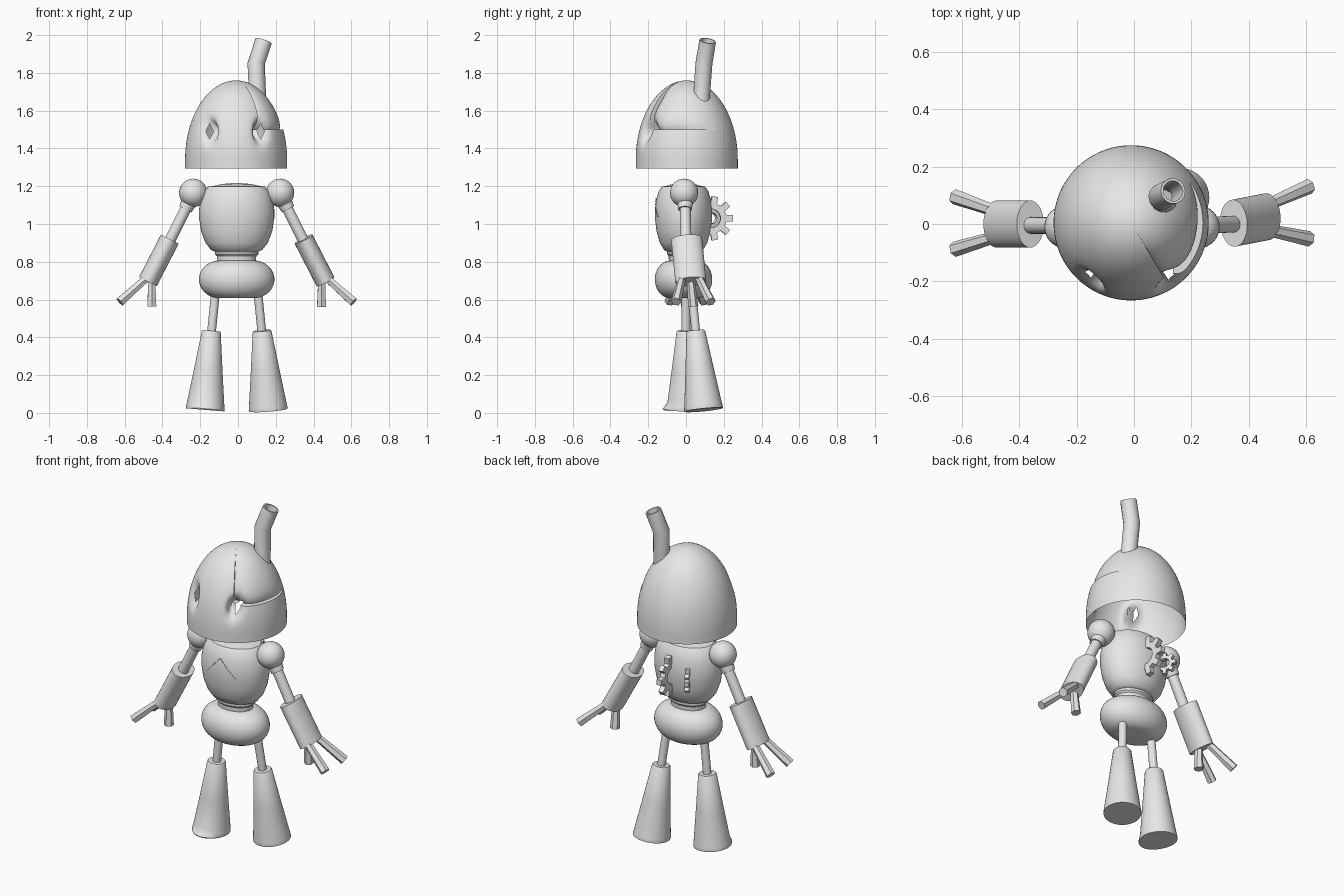
import bpy, bmesh
from math import sin, cos, pi, radians, sqrt, exp, degrees
from mathutils import Vector, Matrix

cube = bpy.data.objects.get("Cube")
if cube:
    bpy.data.objects.remove(cube)

METAL = bpy.data.materials.new("grey_metal")
METAL.use_nodes = True
METAL.diffuse_color = (0.8, 0.8, 0.8, 1)
METAL.node_tree.nodes["Principled BSDF"].inputs["Base Color"].default_value = (0.8, 0.8, 0.8, 1)
CX = -0.007  # middle of the body


def finish(bm, name, angle=35):
    bmesh.ops.recalc_face_normals(bm, faces=bm.faces)
    mesh = bpy.data.meshes.new(name)
    bm.to_mesh(mesh)
    bm.free()
    mesh.materials.append(METAL)
    mesh.shade_smooth()
    mesh.set_sharp_from_angle(angle=radians(angle))
    obj = bpy.data.objects.new(name, mesh)
    bpy.context.collection.objects.link(obj)
    return obj


def skin(bm, rings, cap_start=True, cap_end=True):
    """Bridge closed rings of points with quads."""
    loops = [[bm.verts.new(p) for p in ring] for ring in rings]
    n = len(loops[0])
    for a, b in zip(loops, loops[1:]):
        for i in range(n):
            bm.faces.new((a[i], a[(i + 1) % n], b[(i + 1) % n], b[i]))
    if cap_start:
        bm.faces.new(loops[0])
    if cap_end:
        bm.faces.new(loops[-1])


def circle(center, axis, r, sides, wide=1.0, turn=0.0):
    """Ring round an axis; wide stretches it along y."""
    axis = Vector(axis).normalized()
    u = Vector((0, 1, 0)).cross(axis).normalized()
    v = axis.cross(u)
    return [Vector(center) + r * (u * cos(t) + v * wide * sin(t))
            for t in (2 * pi * i / sides + turn for i in range(sides))]


def rod(name, p0, p1, r0, r1=None, sides=24, wide=1.0, turn=0.0):
    bm = bmesh.new()
    axis = Vector(p1) - Vector(p0)
    skin(bm, [circle(p0, axis, r0, sides, wide, turn),
              circle(p1, axis, r1 or r0, sides, wide, turn)])
    return finish(bm, name)


def lathe(name, profile, depth=1.0, cy=0.0, sides=48):
    bm = bmesh.new()
    skin(bm, [circle((CX, cy, z), (0, 0, 1), r, sides, depth) for r, z in profile])
    return finish(bm, name)


# Head: open dome with a cracked, sunken panel and two pinched eyes
HEAD, SEAM, CRACK = Vector((-0.01, 0.004, 1.34)), 1.5, 31
EYES = (-0.15, 0.12)


def head_point(deg, z):
    up = max(0, z - HEAD.z) / 0.42
    r = 0.27 * sqrt(max(0.0, 1 - up * up))
    if z > SEAM and CRACK < deg < 128:
        fade = min(1, (128 - deg) / 45) * min(1, (1.76 - z) / 0.1)
        gap = min(z - SEAM, r * radians(deg - CRACK))
        r -= fade * (0.004 + 0.022 * exp(-gap / 0.03))
    t = radians(deg)
    p = Vector((HEAD.x + r * sin(t), HEAD.y - r * cos(t), z))
    if p.y < 0:
        for ex in EYES:
            d = ((p.x - ex) / 0.028) ** 2 + ((z - 1.49) / 0.05) ** 2
            p += Vector((-p.x * 0.4, 0.05, 0)) * exp(-d)
    return p


columns = sorted([i * 2.5 - 180 for i in range(144)] + [CRACK - 0.1, CRACK + 0.1])
heights = [1.295, 1.3] + [1.3 + 0.0133 * i for i in range(1, 16)] + [SEAM - 0.0005, SEAM + 0.0005]
heights += [HEAD.z + 0.42 * sin(radians(24 + 65.9 * i / 28)) for i in range(29)]
bm = bmesh.new()
skin(bm, [[head_point(c, z) for c in columns] for z in heights], cap_start=False)
for ex in EYES:
    near = lambda c: c.y < 0 and abs(c.x - ex) < 0.06 and abs(c.z - 1.49) < 0.09
    for sx in (-1, 1):
        for sz in (-1, 1):
            faces = [f for f in bm.faces if near(f.calc_center_median())]
            geom = faces + list({e for f in faces for e in f.edges}) + list({v for f in faces for v in f.verts})
            bmesh.ops.bisect_plane(bm, geom=geom, dist=1e-6, plane_co=(ex + sx * 0.02, 0, 1.49),
                                   plane_no=(sx * 0.042, 0, sz * 0.02))
    hole = []
    for f in bm.faces:
        c = f.calc_center_median()
        if c.y < 0 and abs(c.x - ex) / 0.02 + abs(c.z - 1.49) / 0.042 < 1:
            hole.append(f)
    bmesh.ops.delete(bm, geom=hole, context="FACES")
finish(bm, "head_shell", 40)

# Bent chimney pipe, hollow at the top
path = [Vector(p) for p in ((0.105, 0.08, 1.64), (0.096, 0.095, 1.85), (0.136, 0.115, 1.97))]
aims = [path[1] - path[0], path[2] - path[0], path[2] - path[1]]
bm = bmesh.new()
skin(bm, [circle(p, a, r, 14) for p, a, r in zip(path, aims, (0.045, 0.046, 0.045))]
     + [circle(p, a, 0.036, 14) for p, a in zip(path[::-1], aims[::-1])])
finish(bm, "chimney_pipe")

# Body
lathe("torso", [(0.11, 0.852), (0.135, 0.862), (0.165, 0.9), (0.188, 0.96), (0.199, 1.03), (0.199, 1.08),
                (0.19, 1.13), (0.172, 1.175), (0.15, 1.198), (0.115, 1.203), (0.075, 1.212), (0.01, 1.217)],
      0.76, -0.013)
lathe("waist", [(0.1, 0.77), (0.104, 0.83), (0.115, 0.84), (0.115, 0.853), (0.1, 0.86)], 0.76, -0.013)
hip = [(0.09 + 0.11 * cos(radians(a)), 0.707 + 0.1 * sin(radians(a))) for a in range(-90, 91, 12)]
lathe("hips", hip, 0.76, -0.013)

# Stitched chevron on the chest
bm = bmesh.new()
for s in (-1, 1):
    for i in range(8):
        k = (i + 0.5) / 8
        x, z = s * 0.095 * k, 1.14 - 0.105 * k
        rim = 0.199 - 0.12 * max(0, z - 1.08)
        y = -0.013 - 0.76 * sqrt(rim ** 2 - x * x)
        place = Matrix.Translation((CX + x, y, z)) @ Matrix.Rotation(s * radians(48), 4, "Y")
        bmesh.ops.create_cube(bm, size=1, matrix=place @ Matrix.Diagonal((0.01, 0.006, 0.004, 1)))
finish(bm, "chest_stitches")


# Gears on the back
def gear(name, center, normal, radius, teeth, thick):
    outer, inner = [], []
    for i in range(teeth):
        for shift, r in ((-0.3, 0.7), (-0.2, 1), (0.2, 1), (0.3, 0.7)):
            t = 2 * pi * (i + shift) / teeth
            outer.append((r * radius * cos(t), r * radius * sin(t)))
            inner.append((0.42 * radius * cos(t), 0.42 * radius * sin(t)))
    spin = Vector(normal).to_track_quat("Z", "Y").to_matrix()
    rings = [[Vector(center) + spin @ Vector((x, y, h * thick)) for x, y in ring]
             for ring, h in ((outer, -0.5), (outer, 0.5), (inner, 0.5), (inner, -0.5), (outer, -0.5))]
    bm = bmesh.new()
    skin(bm, rings, False, False)
    bmesh.ops.remove_doubles(bm, verts=bm.verts, dist=1e-5)
    finish(bm, name)


gear("large_gear", (0.015, 0.132, 1.03), (1, 0.1, 0), 0.118, 9, 0.03)
gear("small_gear", (-0.105, 0.135, 1.03), (0.87, 0.5, 0), 0.066, 8, 0.025)

# Arms and legs
for s, side in ((-1, "right"), (1, "left")):
    twist = 0.035 if s > 0 else 0.0

    def at(x, y, z):
        lean = twist * max(0, 0.95 - z) / 0.35
        return Vector((CX + s * x, y + lean, z))

    bm = bmesh.new()
    bmesh.ops.create_uvsphere(bm, u_segments=32, v_segments=16, radius=0.075,
                              matrix=Matrix.Translation(at(0.23, -0.01, 1.165)))
    finish(bm, side + "_shoulder")
    rod(side + "_shoulder_collar", at(0.25, -0.005, 1.12), at(0.272, -0.005, 1.078), 0.042, 0.036)
    rod(side + "_upper_arm", at(0.25, -0.005, 1.12), at(0.36, -0.005, 0.9), 0.029)
    rod(side + "_cuff", at(0.354, 0, 0.92), at(0.47, 0, 0.695), 0.053, wide=1.55, sides=32)
    for label, y0, tip in (("front", -0.045, (0.618, -0.088, 0.588)),
                           ("back", 0.045, (0.618, 0.095, 0.588)),
                           ("inner", 0, (0.449, 0, 0.563))):
        x0, z0 = (0.45, 0.71) if label == "inner" else (0.475, 0.715)
        rod(f"{side}_{label}_finger", at(x0, y0, z0), at(*tip), 0.021, 0.027, sides=6, turn=0.5)

    # Thin shin rod and flared boot with a small toe lip
    rod(side + "_leg_rod", at(0.112, 0, 0.64), at(0.134, 0, 0.42), 0.023)
    top, sole = at(0.134, 0, 0.435), at(0.167, 0, 0.016)
    axis = sole - top
    rings = []
    for k, r, toe in ((0, 0.046, 1), (0.012, 0.05, 1), (0.5, 0.076, 1), (0.9, 0.098, 1),
                      (0.95, 0.101, 1.1), (0.985, 0.103, 1.2), (1, 0.102, 1.17)):
        ring = circle(top + axis * k, axis, r, 40)
        for p in ring:
            if p.y < 0:
                p.y *= 1 + (toe - 1) * min(1, -p.y / 0.1)
        rings.append(ring)
    bm = bmesh.new()
    skin(bm, rings)
    finish(bm, side + "_boot")
